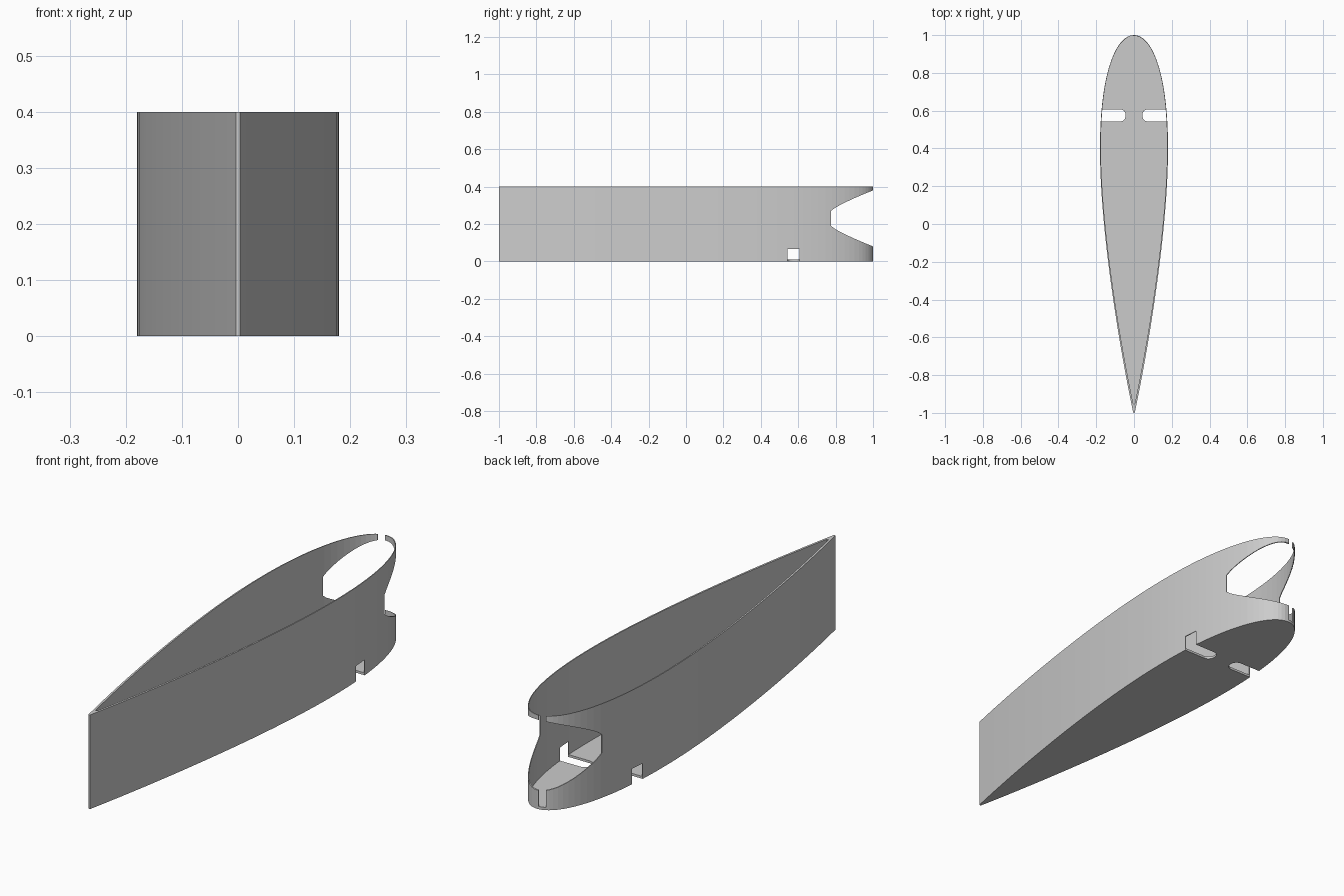
import bpy, bmesh, math

cube = bpy.data.objects.get("Cube")
if cube:
    bpy.data.objects.remove(cube, do_unlink=True)

HEIGHT = 0.4
FLOOR = 0.01
STEPS = 56

# Single grey finish
grey = bpy.data.materials.new("plain grey")
grey.use_nodes = True
colour = (0.6, 0.6, 0.6, 1)
grey.diffuse_color = colour
grey.node_tree.nodes["Principled BSDF"].inputs["Base Color"].default_value = colour


def half_width(t):
    """Half thickness of a symmetric foil with a chord of one."""
    return 0.9 * (0.2969 * math.sqrt(t) - 0.126 * t - 0.3516 * t**2
                  + 0.2843 * t**3 - 0.1015 * t**4)


def foil(nose, chord):
    """Closed plan outline with its rounded nose towards +y."""
    ts = [(1 - math.cos(math.pi * i / STEPS)) / 2 for i in range(STEPS + 1)]
    right = [(half_width(t) * chord, nose - t * chord) for t in ts]
    left = [(-x, y) for x, y in reversed(right[1:])]
    return right + left


def prism(name, points, low, high, sideways=False):
    """Extrude an outline along z, or a (y, z) outline along x."""
    bm = bmesh.new()
    place = (lambda p, h: (h, *p)) if sideways else (lambda p, h: (*p, h))
    face = bm.faces.new([bm.verts.new(place(p, low)) for p in points])
    new = bmesh.ops.extrude_face_region(bm, geom=[face])["geom"]
    shift = (high - low, 0, 0) if sideways else (0, 0, high - low)
    bmesh.ops.translate(bm, vec=shift,
                        verts=[v for v in new if isinstance(v, bmesh.types.BMVert)])
    bmesh.ops.recalc_face_normals(bm, faces=bm.faces)
    mesh = bpy.data.meshes.new(name)
    bm.to_mesh(mesh)
    bm.free()
    mesh.materials.append(grey)
    obj = bpy.data.objects.new(name, mesh)
    bpy.context.collection.objects.link(obj)
    return obj


def cut(body, cutter):
    """Subtract a cutter and discard it."""
    cutter.hide_render = True
    mod = body.modifiers.new(cutter.name, "BOOLEAN")
    mod.operation = "DIFFERENCE"
    mod.solver = "EXACT"
    mod.object = cutter
    bpy.context.view_layer.objects.active = body
    bpy.ops.object.modifier_apply(modifier=mod.name)
    bpy.data.objects.remove(cutter, do_unlink=True)


# Foil-shaped tray: thin wall and floor, open at the top
shell = prism("foil_shell", foil(1.0, 2.0), 0, HEIGHT)
cut(shell, prism("cavity_cutter", foil(0.996, 1.948), FLOOR, HEIGHT + 0.1))

# Flared opening through the nose
start, middle = 0.775, 0.23
upper = []
for i in range(13):
    t = i / 12
    upper.append((start + 0.225 * t, 0.04 + 0.11 * t**0.82))
upper.append((1.1, 0.15))
opening = [(y, middle + h) for y, h in upper]
opening += [(y, middle - h) for y, h in reversed(upper)]
cut(shell, prism("nose_opening_cutter", opening, -0.5, 0.5, sideways=True))

# Narrow slit through the remaining nose lips, just off centre
slit = [(-0.034, 0.95), (-0.006, 0.95), (-0.006, 1.1), (-0.034, 1.1)]
cut(shell, prism("nose_slit_cutter", slit, FLOOR + 0.002, HEIGHT + 0.1))

# Round-ended slots in the floor, notching the wall on both sides
for side in (-1, 1):
    y0, y1, r, inner = 0.543, 0.607, 0.028, 0.045
    slot = [(0.3, y0)]
    for centre_y, first in ((y0 + r, 270), (y1 - r, 180)):
        for i in range(7):
            a = math.radians(first - 15 * i)
            slot.append((inner + r + r * math.cos(a), centre_y + r * math.sin(a)))
    slot.append((0.3, y1))
    slot = [(side * x, y) for x, y in slot]
    cut(shell, prism("floor_slot_cutter", slot, -0.1, 0.066))
